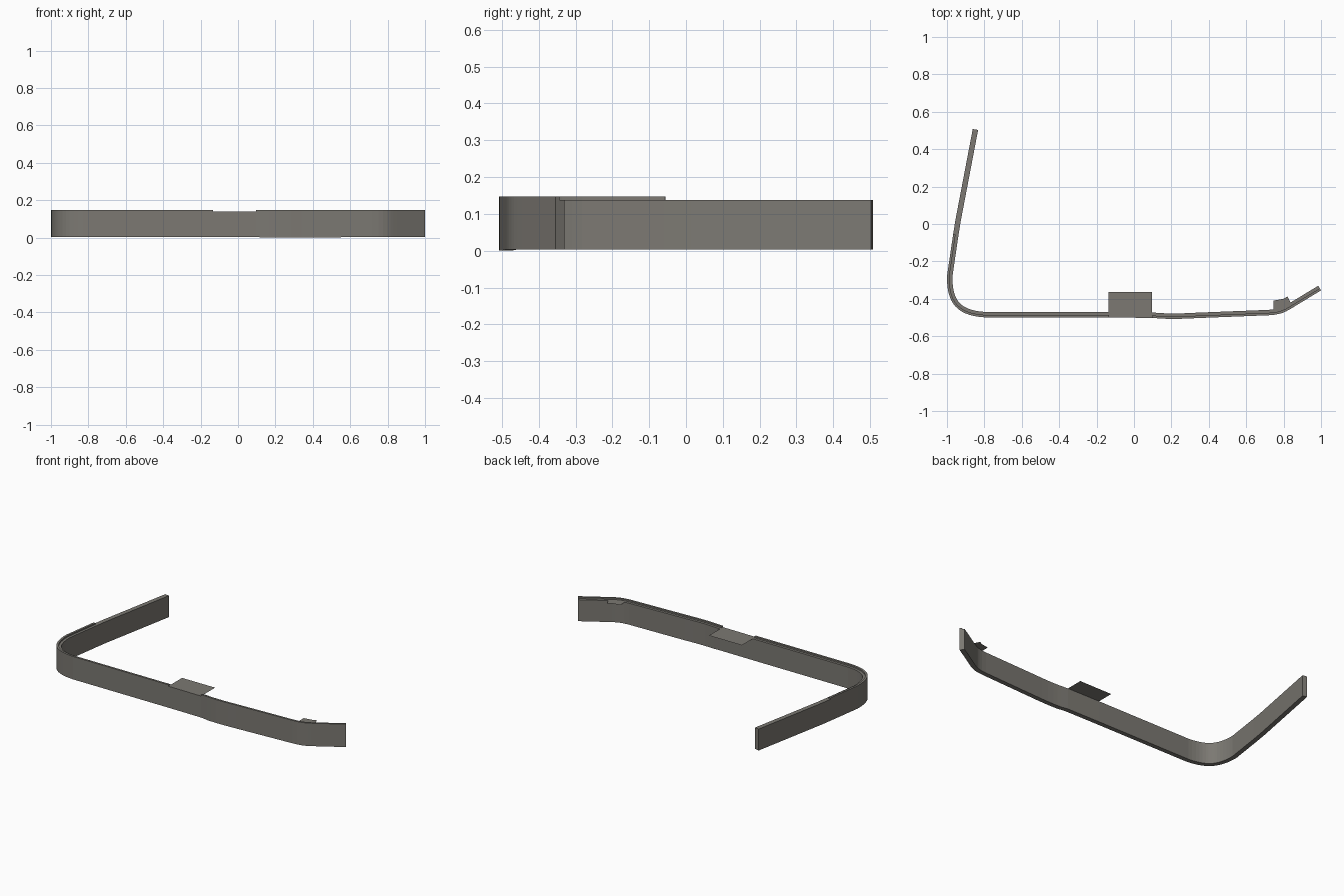
import bpy, bmesh
from mathutils import Vector

if "Cube" in bpy.data.objects:
    bpy.data.objects.remove(bpy.data.objects["Cube"])

grey = bpy.data.materials.new("warm_grey")
grey.diffuse_color = (0.2, 0.19, 0.17, 1)
grey.use_nodes = True
grey.node_tree.nodes["Principled BSDF"].inputs["Base Color"].default_value = grey.diffuse_color

WIDTH, LIP, TOP, LIP_TOP = 0.029, 0.013, 0.138, 0.147


def bezier(a, b, c, d, n):
    a, b, c, d = map(Vector, (a, b, c, d))
    return [a*(1-t)**3 + 3*b*t*(1-t)**2 + 3*c*t*t*(1-t) + d*t**3
            for t in [i/n for i in range(n + 1)]]


# outer edge of the strip, from the back of the left arm to the right tip
left = [Vector((-0.862, 0.508)), Vector((-0.955, 0.02)), Vector((-0.967, -0.055))]
corner = bezier((-1, -0.28), (-1.002, -0.43), (-0.94, -0.49), (-0.80, -0.499), 14)
front = [Vector(p) for p in ((-0.135, -0.5), (0.095, -0.502))]
bulge = bezier((0.14, -0.505), (0.18, -0.508), (0.24, -0.509), (0.34, -0.503), 5)
bend = bezier((0.72, -0.488), (0.79, -0.484), (0.81, -0.47), (0.85, -0.446), 6)
path = left + corner + front + bulge + bend + [Vector((1.0, -0.355))]
n_left, n_notch = 2, len(left) + len(corner)


def inner(i, w):
    # mitred offset to the inside of the strip
    a, b = path[max(i-1, 0)], path[min(i+1, len(path)-1)]
    d1 = (path[i] - a).normalized() if i else (b - path[i]).normalized()
    d2 = (b - path[i]).normalized() if i < len(path)-1 else d1
    n = Vector((-d1.y - d2.y, d1.x + d2.x)).normalized()
    return path[i] + n * w / n.dot(Vector((-d1.y, d1.x)))


def make(name, bm):
    bmesh.ops.recalc_face_normals(bm, faces=bm.faces)
    me = bpy.data.meshes.new(name)
    bm.to_mesh(me)
    bm.free()
    me.materials.append(grey)
    ob = bpy.data.objects.new(name, me)
    bpy.context.collection.objects.link(ob)
    return ob


def strip(name, i0, i1, w, zlow, ztop):
    bm = bmesh.new()
    rings = []
    for i in range(i0, i1 + 1):
        o, n, z = path[i], inner(i, w), zlow(path[i])
        rings.append([bm.verts.new((p.x, p.y, h)) for p, h in
                      ((o, z), (n, z), (n, ztop), (o, ztop))])
    for a, b in zip(rings, rings[1:]):
        for k in range(4):
            bm.faces.new((a[k], a[(k+1) % 4], b[(k+1) % 4], b[k]))
    bm.faces.new(rings[0])
    bm.faces.new(rings[-1])
    return make(name, bm)


def plate(name, pts, z):
    bm = bmesh.new()
    bm.faces.new([bm.verts.new((x, y, z)) for x, y in pts])
    return make(name, bm)


# main band, dipping slightly at the bulge
strip("trim_band", 0, len(path)-1, WIDTH,
      lambda p: 0.0 if 0.1 < p.x < 0.35 else 0.003, TOP)
# raised lips on the outer edge, either side of the notch
strip("left_lip", n_left, n_notch, LIP, lambda p: TOP, LIP_TOP)
strip("right_lip", n_notch+1, len(path)-1, LIP, lambda p: TOP, LIP_TOP)
# thin mounting tabs
plate("centre_tab", ((-0.135, -0.472), (0.095, -0.474), (0.095, -0.363), (-0.135, -0.363)), TOP)
plate("side_tab", ((0.745, -0.458), (0.79, -0.452), (0.84, -0.427), (0.82, -0.387),
                   (0.80, -0.4), (0.745, -0.41)), TOP)
